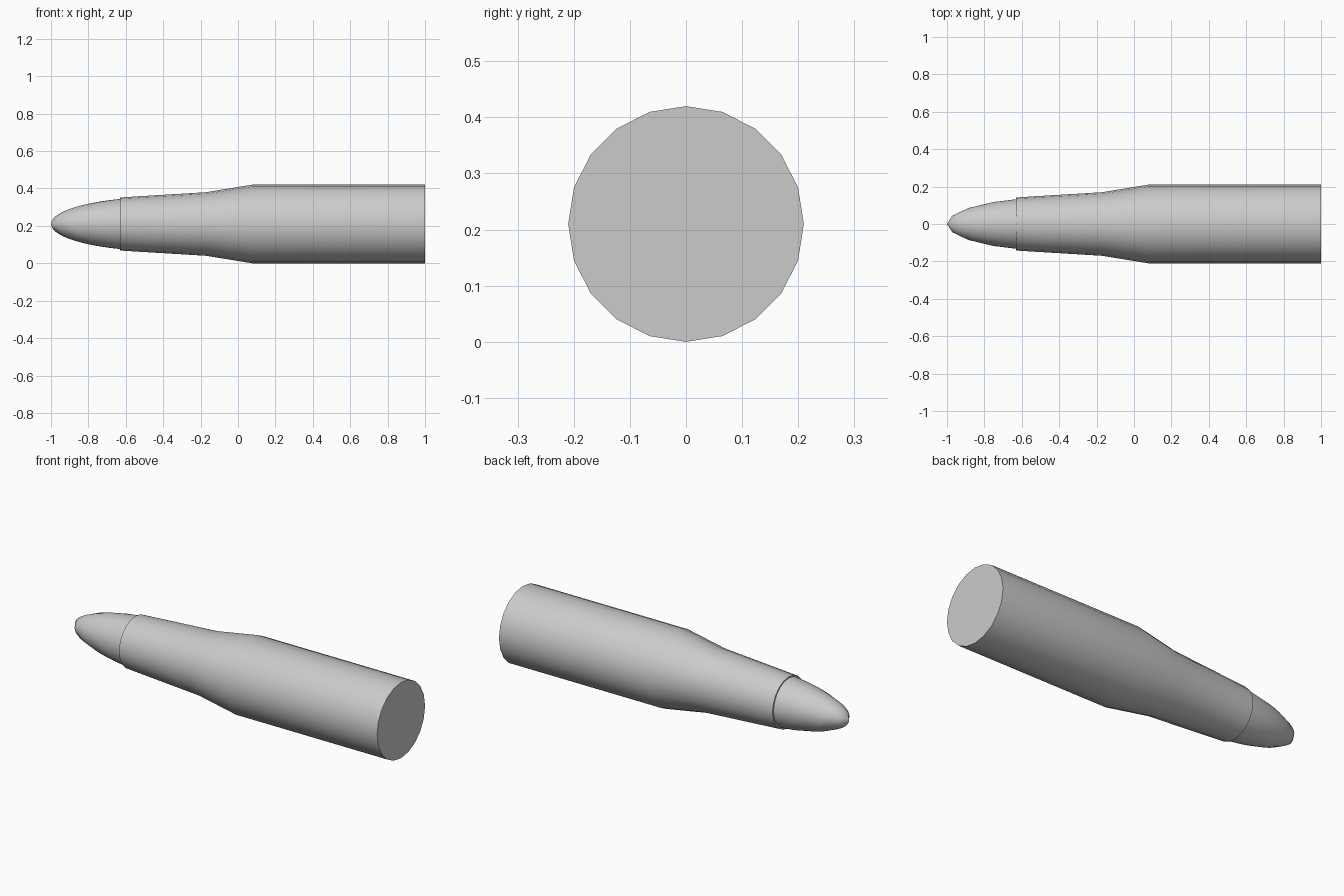
import bpy, bmesh, math

if "Cube" in bpy.data.objects:
    bpy.data.objects.remove(bpy.data.objects["Cube"])

SIDES = 20
AXIS_Z = 0.21


def finish(bm, name, angle):
    bmesh.ops.recalc_face_normals(bm, faces=bm.faces)
    mesh = bpy.data.meshes.new(name)
    bm.to_mesh(mesh)
    bm.free()
    obj = bpy.data.objects.new(name, mesh)
    bpy.context.collection.objects.link(obj)
    bpy.ops.object.select_all(action='DESELECT')
    obj.select_set(True)
    bpy.context.view_layer.objects.active = obj
    bpy.ops.object.shade_smooth_by_angle(angle=math.radians(angle))
    return obj


# Casing: neck, shoulder and body as one run of rings along x
bm = bmesh.new()
rings = []
for x, r in [(-0.63, 0.142), (-0.17, 0.17), (0.075, 0.21), (1.0, 0.21)]:
    angles = [2 * math.pi * i / SIDES for i in range(SIDES)]
    rings.append([bm.verts.new((x, r * math.cos(a), AXIS_Z + r * math.sin(a))) for a in angles])
for a, b in zip(rings, rings[1:]):
    for i in range(SIDES):
        j = (i + 1) % SIDES
        bm.faces.new((a[i], a[j], b[j], b[i]))
bm.faces.new(rings[0])
bm.faces.new(rings[-1])
finish(bm, "casing", 30)

# Nose: stretched sphere whose rear sits inside the neck
bm = bmesh.new()
bmesh.ops.create_uvsphere(bm, u_segments=SIDES, v_segments=40, radius=1)
bmesh.ops.scale(bm, vec=(0.6, 0.145, 0.145), verts=bm.verts)
bmesh.ops.translate(bm, vec=(-0.4, 0, AXIS_Z), verts=bm.verts)
finish(bm, "nose", 60)
